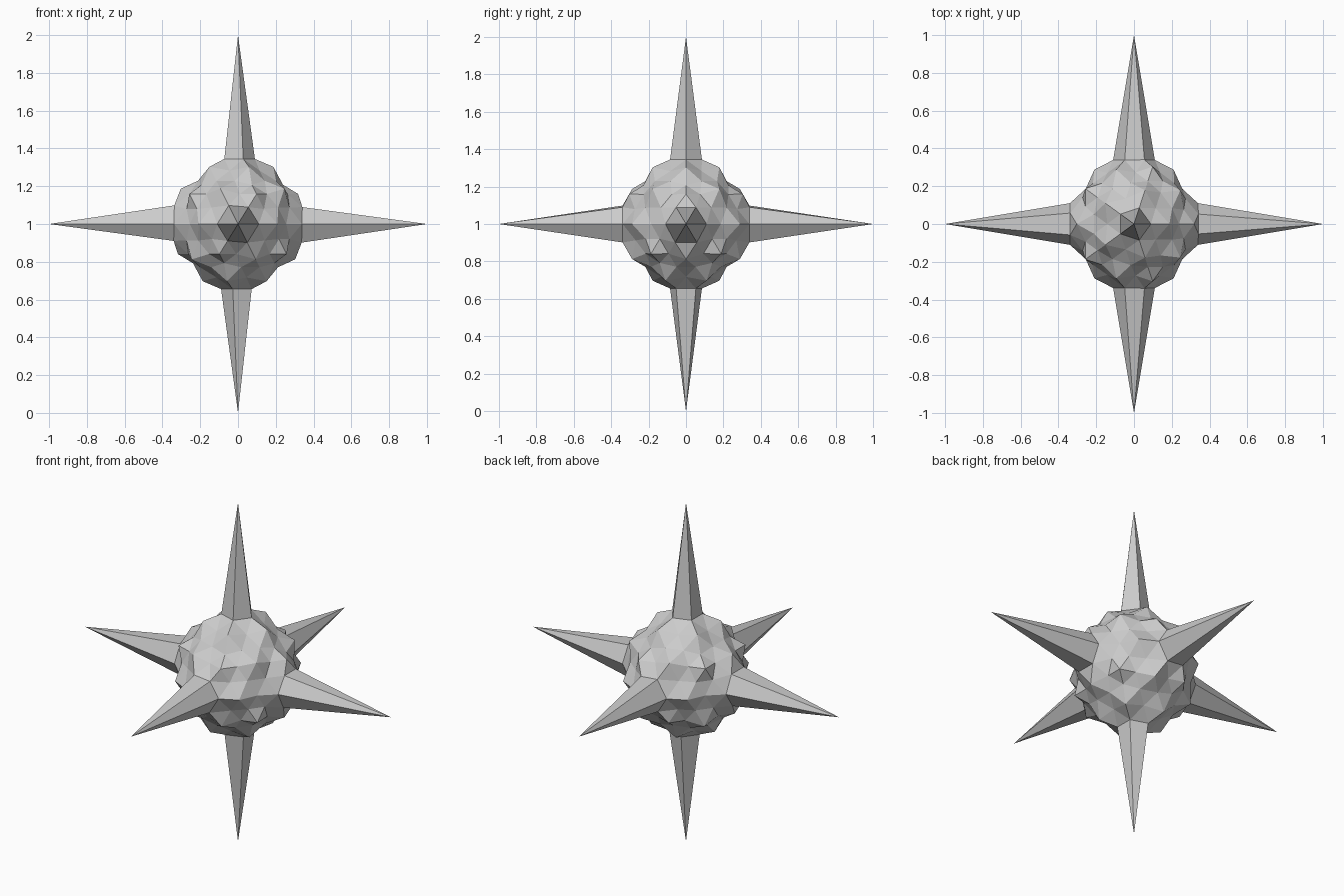
import bpy, bmesh
from mathutils import Vector

if "Cube" in bpy.data.objects:
    bpy.data.objects.remove(bpy.data.objects["Cube"])

CENTRE = Vector((0, 0, 1))
BUMP, DENT, TIP = 0.356, 0.316, 1.0

# Coarse sphere directions: these points stay raised on the bumpy body
coarse = bmesh.new()
bmesh.ops.create_icosphere(coarse, subdivisions=2, radius=1)
raised = [v.co.normalized() for v in coarse.verts]
coarse.free()

# Fine sphere: raised points keep the outer radius, points between sink in
bm = bmesh.new()
bmesh.ops.create_icosphere(bm, subdivisions=3, radius=1)
dirs = {v: v.co.normalized() for v in bm.verts}
radius = {v: BUMP if max(d.dot(r) for r in raised) > 0.995 else DENT
          for v, d in dirs.items()}

# Six spikes: pull out the point nearest each axis, keep its ring raised
for i in range(3):
    for s in (-1, 1):
        tip = max(dirs, key=lambda v: dirs[v][i] * s)
        for e in tip.link_edges:
            radius[e.other_vert(tip)] = BUMP
        radius[tip] = TIP

for v, d in dirs.items():
    v.co = CENTRE + d * radius[v]
bmesh.ops.recalc_face_normals(bm, faces=bm.faces)
for f in bm.faces:
    f.smooth = False

mesh = bpy.data.meshes.new("spiked_ball")
bm.to_mesh(mesh)
bm.free()
bpy.context.collection.objects.link(bpy.data.objects.new("spiked_ball", mesh))
